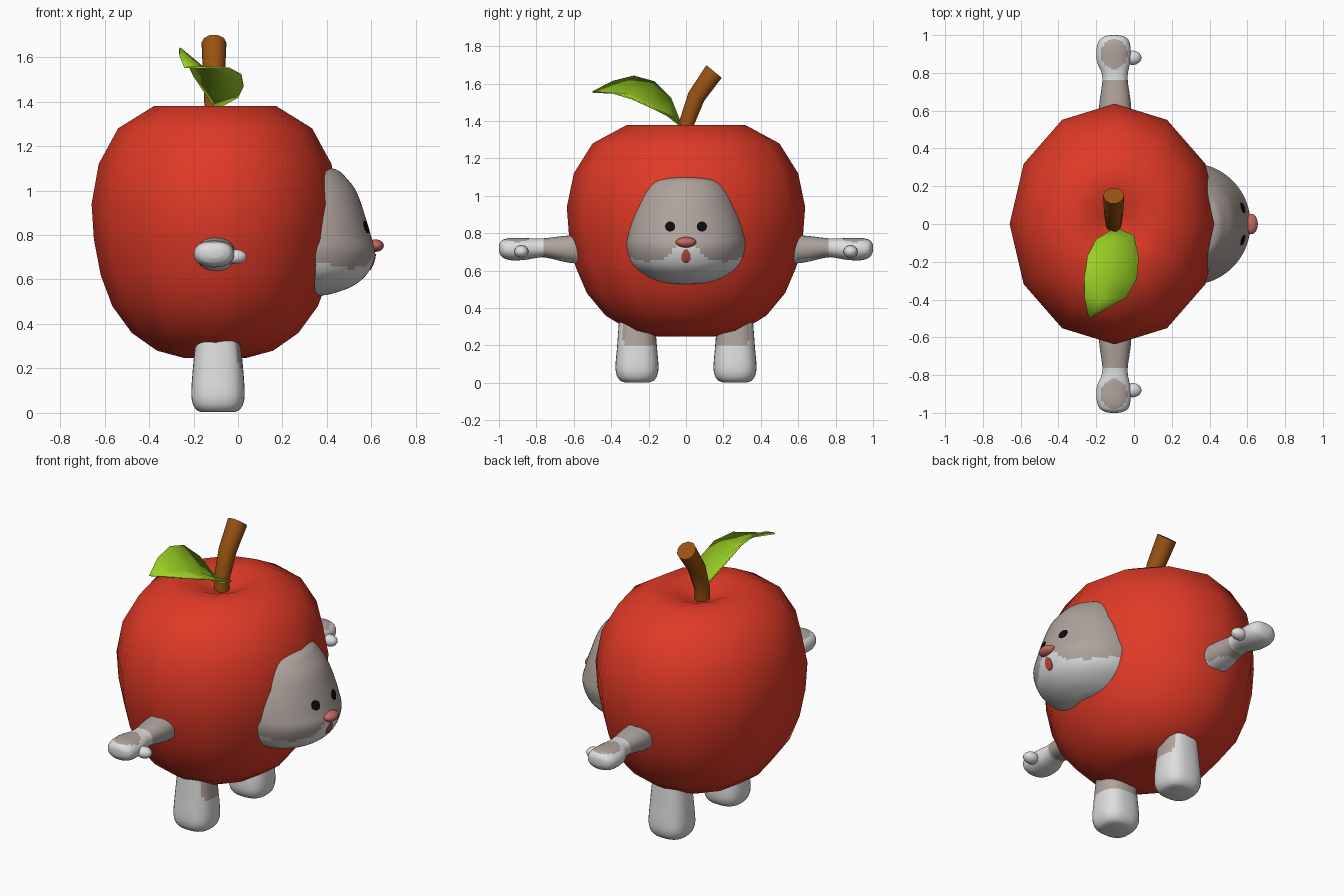
import bpy, bmesh, math
from mathutils import Vector

if "Cube" in bpy.data.objects:
    bpy.data.objects.remove(bpy.data.objects["Cube"])


def material(name, rgb):
    m = bpy.data.materials.new(name)
    m.diffuse_color = (*rgb, 1)
    m.use_nodes = True
    m.node_tree.nodes["Principled BSDF"].inputs["Base Color"].default_value = m.diffuse_color
    return m


RED = material("apple red", (0.74, 0.042, 0.019))
BROWN = material("stem brown", (0.32, 0.085, 0.006))
GREEN = material("leaf green", (0.33, 0.64, 0.018))
TAUPE = material("taupe fur", (0.43, 0.37, 0.34))
WHITE = material("pale fur", (0.74, 0.73, 0.73))
PINK = material("nose pink", (0.55, 0.14, 0.12))
CORAL = material("mouth coral", (0.52, 0.07, 0.05))
BLACK = material("eye black", (0.004, 0.004, 0.004))


def finish(name, bm, mats, rule=None, angle=60):
    """Turn a bmesh into a smooth object; rule picks the material from a face centre."""
    bmesh.ops.recalc_face_normals(bm, faces=bm.faces)
    for f in bm.faces:
        f.smooth = True
        if rule:
            f.material_index = rule(f.calc_center_median())
    me = bpy.data.meshes.new(name)
    bm.to_mesh(me)
    bm.free()
    for m in mats:
        me.materials.append(m)
    ob = bpy.data.objects.new(name, me)
    bpy.context.collection.objects.link(ob)
    bpy.ops.object.select_all(action='DESELECT')
    ob.select_set(True)
    bpy.context.view_layer.objects.active = ob
    bpy.ops.object.shade_smooth_by_angle(angle=math.radians(angle))
    return ob


def loft(name, rings, mats, rule=None, angle=60):
    """Skin closed rings of points and cap both ends."""
    bm = bmesh.new()
    vs = [[bm.verts.new(p) for p in r] for r in rings]
    n = len(vs[0])
    for a, b in zip(vs, vs[1:]):
        for i in range(n):
            j = (i + 1) % n
            bm.faces.new((a[i], a[j], b[j], b[i]))
    bm.faces.new(vs[0])
    bm.faces.new(vs[-1])
    return finish(name, bm, mats, rule, angle)


def spline(keys, steps):
    """Catmull-Rom refinement of a table of key rows."""
    out = []
    k = [keys[0]] + keys + [keys[-1]]
    for i in range(1, len(k) - 2):
        for s in range(steps):
            t = s / steps
            out.append([0.5 * (2 * b + (c - a) * t + (2 * a - 5 * b + 4 * c - d) * t * t
                               + (3 * b - a - 3 * c + d) * t ** 3)
                        for a, b, c, d in zip(*k[i - 1:i + 3])])
    return out + [list(keys[-1])]


def oval(n, power=2.0):
    """Unit superellipse points."""
    pts = []
    for i in range(n):
        a = 2 * math.pi * i / n
        c, s = math.cos(a), math.sin(a)
        pts.append((math.copysign(abs(c) ** (2 / power), c),
                    math.copysign(abs(s) ** (2 / power), s)))
    return pts


def ellipsoid(name, centre, radii, mat):
    bm = bmesh.new()
    bmesh.ops.create_uvsphere(bm, u_segments=16, v_segments=10, radius=1)
    for v in bm.verts:
        v.co = Vector(centre) + v.co * Vector(radii)
    return finish(name, bm, [mat], angle=80)


# Apple body: twelve-sided, with a dimple at the top
apple = [(0.02, 0.27), (0.16, 0.247), (0.30, 0.28), (0.43, 0.36), (0.53, 0.48),
         (0.59, 0.62), (0.625, 0.78), (0.637, 0.94), (0.60, 1.12), (0.50, 1.28),
         (0.315, 1.38), (0.19, 1.375), (0.09, 1.335), (0.02, 1.31)]
loft("apple_body", [[(-0.103 + 0.872 * r * c, r * s, z) for c, s in oval(12)]
                    for r, z in apple], [RED], angle=80)

# Stem: bent tapered tube
stem = [(0.0, 1.29, 0.042, 0), (0.0, 1.38, 0.043, 10), (0.055, 1.53, 0.050, 28),
        (0.15, 1.665, 0.056, 40)]
rings = []
for y, z, r, tilt in stem:
    t = math.radians(tilt)
    rings.append([(-0.108 + r * c, y + r * s * math.cos(t), z - r * s * math.sin(t))
                  for c, s in oval(10)])
loft("stem", rings, [BROWN])

# Leaf: left edge, midrib and right edge of each row, between base and tip
rows = [((-0.20, -0.08, 1.52), (-0.11, -0.10, 1.43), (0.00, -0.06, 1.42)),
        ((-0.245, -0.17, 1.61), (-0.115, -0.20, 1.49), (0.025, -0.18, 1.47)),
        ((-0.262, -0.28, 1.64), (-0.14, -0.30, 1.54), (0.015, -0.29, 1.52)),
        ((-0.262, -0.39, 1.612), (-0.17, -0.40, 1.555), (-0.04, -0.39, 1.55))]
bm = bmesh.new()
grid = [[bm.verts.new(p) for p in r] for r in rows]
base, tip = bm.verts.new((-0.10, -0.02, 1.365)), bm.verts.new((-0.24, -0.50, 1.555))
for i in range(2):
    bm.faces.new((base, grid[0][i + 1], grid[0][i]))
    bm.faces.new((tip, grid[-1][i], grid[-1][i + 1]))
    for a, b in zip(grid, grid[1:]):
        bm.faces.new((a[i], a[i + 1], b[i + 1], b[i]))
leaf = finish("leaf", bm, [GREEN])
thick = leaf.modifiers.new("thickness", 'SOLIDIFY')
thick.thickness = 0.008
thick.offset = 0

# Head: egg pushed out of the apple (height, half width, front x)
HX = 0.30
head = spline([(0.528, 0.04, 0.38), (0.538, 0.13, 0.43), (0.57, 0.21, 0.515),
               (0.63, 0.285, 0.585), (0.72, 0.32, 0.617), (0.80, 0.315, 0.597),
               (0.90, 0.287, 0.567), (1.0, 0.242, 0.53), (1.07, 0.195, 0.475),
               (1.092, 0.14, 0.447), (1.10, 0.05, 0.42)], 6)


def head_rule(p):
    edge = 0.65 + 0.12 * math.exp(-(p.y / 0.085) ** 2) + 0.25 * max(0, abs(p.y) - 0.22)
    return 1 if p.z < edge else 0


loft("head", [[(HX + (xf - HX) * c, w * s, z) for c, s in oval(80)] for z, w, xf in head],
     [TAUPE, WHITE], head_rule, 80)


def head_x(y, z):
    """Front surface of the head."""
    for a, b in zip(head, head[1:]):
        if a[0] <= z <= b[0]:
            t = (z - a[0]) / (b[0] - a[0])
            w, xf = (a[i] + (b[i] - a[i]) * t for i in (1, 2))
            return HX + (xf - HX) * math.sqrt(max(0, 1 - (y / w) ** 2))
    return HX


def patch(name, y0, z0, ry, rz, mat, taper=0.0):
    """Thin plate that follows the head."""
    rings = []
    for k, lift in ((1, -0.003), (1, 0.004), (0.6, 0.005), (0.15, 0.005)):
        ring = []
        for c, s in oval(18):
            y, z = y0 + k * ry * c * (1 - taper * s), z0 + k * rz * s
            ring.append((head_x(y, z) + lift, y, z))
        rings.append(ring)
    loft(name, rings, [mat])


# Face details
patch("mouth", 0, 0.678, 0.025, 0.037, CORAL, 0.25)
ellipsoid("nose", (0.618, 0, 0.752), (0.038, 0.055, 0.028), PINK)

# Paired parts
for side, s in (("left", 1), ("right", -1)):
    patch(side + "_eye", s * 0.085, 0.836, 0.027, 0.027, BLACK)

    # Leg: rounded block, taupe on the front and inner upper part
    leg = spline([(0.003, 0.07, 0.065), (0.012, 0.094, 0.088), (0.04, 0.113, 0.108),
                  (0.09, 0.12, 0.115), (0.2, 0.113, 0.106), (0.33, 0.10, 0.096),
                  (0.42, 0.09, 0.085)], 5)
    loft(side + "_leg", [[(-0.09 + a * c, s * (0.262 + b * d), z) for c, d in oval(32, 2.6)]
                         for z, a, b in leg], [TAUPE, WHITE],
         lambda p: 0 if p.z > 0.19 - 0.25 * (p.x + 0.09) * (p.x < -0.09)
         and (p.x > -0.04 or abs(p.y) < 0.20) and abs(p.y) < 0.335 else 1)

    # Arm and hand (distance, half depth, half height, centre height, centre x)
    arm = spline([(0.45, 0.09, 0.08, 0.71, -0.1), (0.62, 0.085, 0.073, 0.715, -0.1),
                  (0.75, 0.068, 0.052, 0.722, -0.1), (0.80, 0.07, 0.052, 0.72, -0.102),
                  (0.86, 0.088, 0.058, 0.716, -0.108), (0.93, 0.09, 0.06, 0.715, -0.108),
                  (0.975, 0.076, 0.05, 0.717, -0.106), (0.995, 0.045, 0.03, 0.72, -0.105),
                  (1.0, 0.015, 0.01, 0.72, -0.105)], 6)

    def arm_rule(p):
        y = abs(p.y)
        sleeve = y < 0.765 and p.z > 0.665
        spot = p.z > 0.73 and ((p.x + 0.105) / 0.07) ** 2 + ((y - 0.9) / 0.08) ** 2 < 1
        return 0 if sleeve or spot else 1

    loft(side + "_arm", [[(cx + a * c, s * y, cz + b * d) for c, d in oval(32, 2.2)]
                         for y, a, b, cz, cx in arm], [TAUPE, WHITE], arm_rule)
    ellipsoid(side + "_thumb", (-0.008, s * 0.88, 0.702), (0.048, 0.038, 0.033), WHITE)
